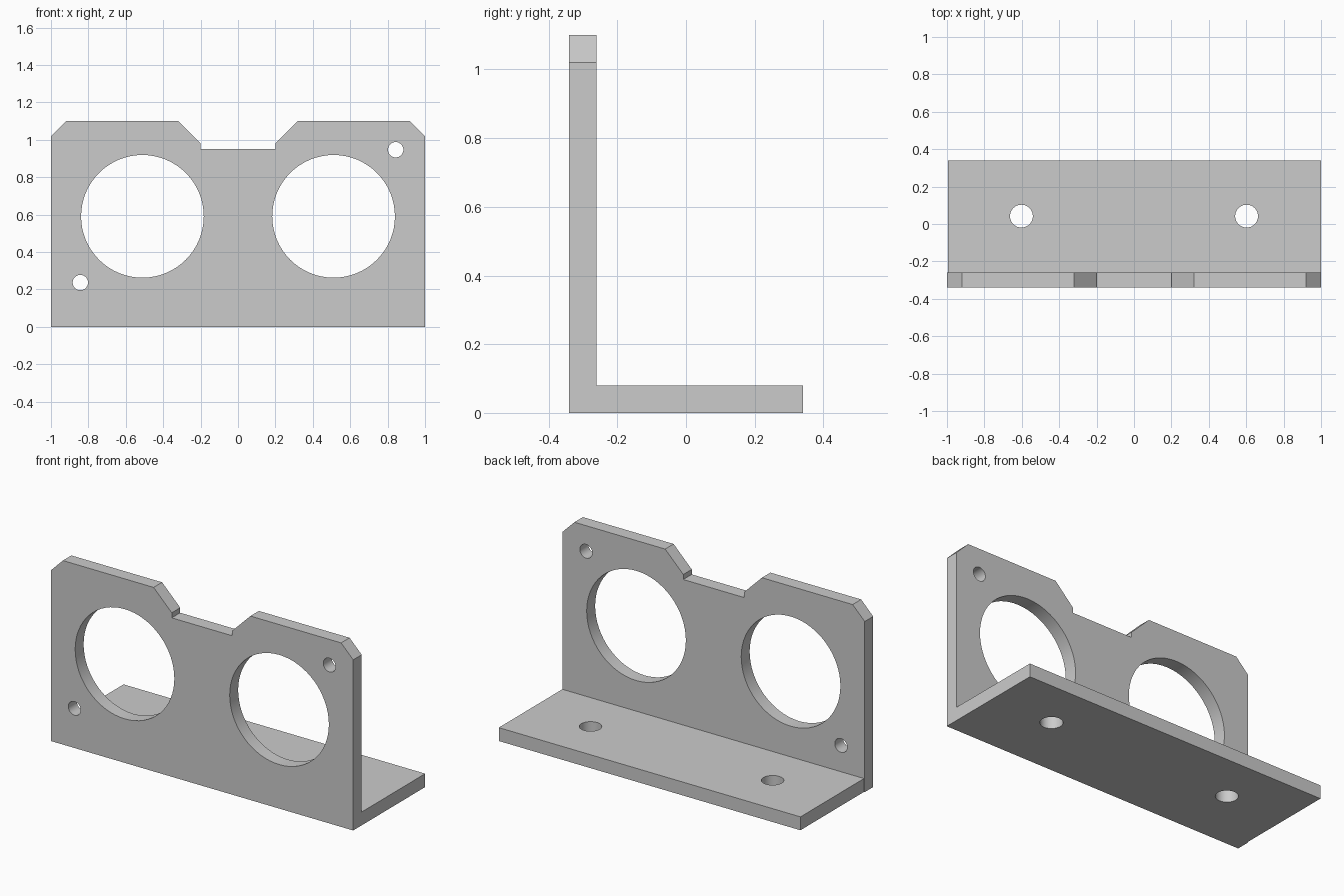
import bpy
import bmesh
import math
from mathutils import Vector

default = bpy.data.objects.get("Cube")
if default:
    bpy.data.objects.remove(default, do_unlink=True)

GREY = (0.6, 0.6, 0.6, 1.0)
metal = bpy.data.materials.new("plain_grey")
metal.use_nodes = True
metal.diffuse_color = GREY
metal.node_tree.nodes["Principled BSDF"].inputs["Base Color"].default_value = GREY

FRONT, THICK, BACK = -0.34, 0.08, 0.34


def extrude_outline(name, points, direction):
    """Solid made by pushing a flat outline along a direction."""
    bm = bmesh.new()
    face = bm.faces.new([bm.verts.new(p) for p in points])
    moved = bmesh.ops.extrude_face_region(bm, geom=[face])["geom"]
    verts = [v for v in moved if isinstance(v, bmesh.types.BMVert)]
    bmesh.ops.translate(bm, verts=verts, vec=Vector(direction))
    bmesh.ops.recalc_face_normals(bm, faces=bm.faces)
    mesh = bpy.data.meshes.new(name)
    bm.to_mesh(mesh)
    bm.free()
    mesh.materials.append(metal)
    obj = bpy.data.objects.new(name, mesh)
    bpy.context.collection.objects.link(obj)
    return obj


def drill(obj, centre, radius, rotation=(0, 0, 0)):
    """Round through hole."""
    bpy.ops.mesh.primitive_cylinder_add(vertices=64, radius=radius, depth=0.3,
                                        location=centre, rotation=rotation)
    cutter = bpy.context.object
    cutter.name = "hole_cutter"
    cutter.hide_render = True
    cutter.data.materials.append(metal)
    cut = obj.modifiers.new("hole", "BOOLEAN")
    cut.operation = "DIFFERENCE"
    cut.solver = "EXACT"
    cut.object = cutter
    bpy.context.view_layer.objects.active = obj
    bpy.ops.object.modifier_apply(modifier=cut.name)
    bpy.data.objects.remove(cutter, do_unlink=True)


def finish(obj):
    bpy.ops.object.select_all(action="DESELECT")
    obj.select_set(True)
    bpy.context.view_layer.objects.active = obj
    bpy.ops.object.shade_smooth_by_angle(angle=math.radians(30))


# Upright plate: half outline with chamfered shoulders, mirrored across x
half = [(1, 0), (1, 1.02), (0.92, 1.1), (0.32, 1.1), (0.2, 0.98), (0.2, 0.95)]
outline = half + [(-x, z) for x, z in reversed(half)]
plate = extrude_outline("upright_plate", [(x, FRONT, z) for x, z in outline],
                        (0, THICK, 0))
through_y = (math.radians(90), 0, 0)
plate_mid = FRONT + THICK / 2

# Two large openings and two diagonal screw holes
for side in (-1, 1):
    drill(plate, (side * 0.511, plate_mid, 0.591), 0.328, through_y)
    drill(plate, (side * 0.843, plate_mid, 0.592 + side * 0.355), 0.041, through_y)
finish(plate)

# Base flange, a hair short at one end, with two mounting holes
inner = FRONT + THICK
base = extrude_outline("base_flange",
                       [(-0.995, inner, 0), (1, inner, 0), (1, BACK, 0), (-0.995, BACK, 0)],
                       (0, 0, THICK))
for side in (-1, 1):
    drill(base, (side * 0.602, 0.042, THICK / 2), 0.061)
finish(base)
